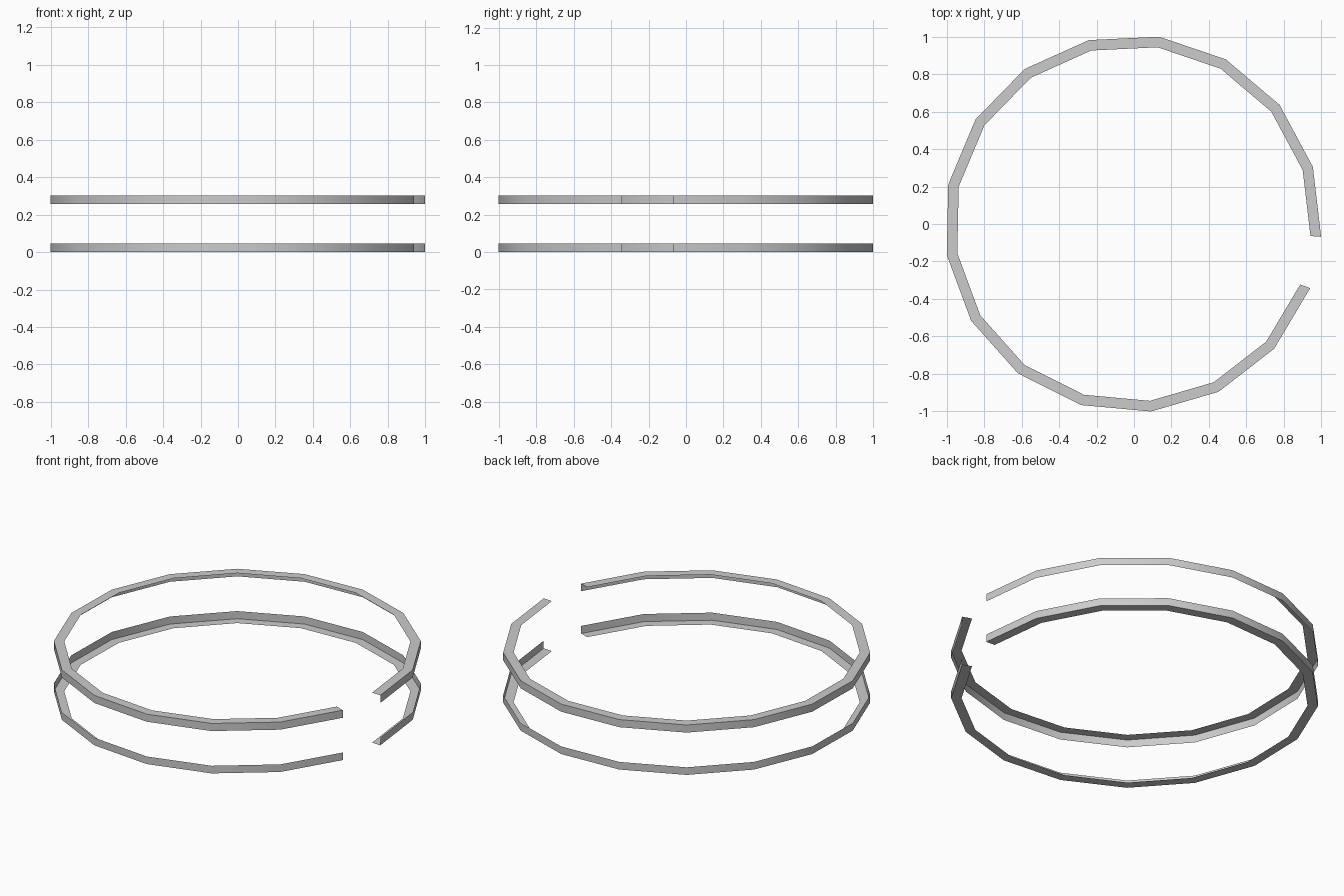
import bpy
import bmesh
from math import radians
from mathutils import Matrix, Vector

cube = bpy.data.objects.get("Cube")
if cube:
    bpy.data.objects.remove(cube, do_unlink=True)

CENTRE = Vector((-0.006, 0.002, 0))
OUTER, INNER = 1.008, 0.951
START, SWEEP, STEPS = -4, 344, 16

grey = bpy.data.materials.new("light grey")
grey.use_nodes = True
colour = (0.6, 0.6, 0.6, 1)
grey.diffuse_color = colour
grey.node_tree.nodes["Principled BSDF"].inputs["Base Color"].default_value = colour


def angle_ring(name, wall_z, flange_z):
    """Open ring of thin angle section: an outer wall and a flat inward flange."""
    bm = bmesh.new()
    turn = Matrix.Rotation(radians(START), 3, 'Z')
    profile = [(OUTER, wall_z), (OUTER, flange_z), (INNER, flange_z)]
    verts = [bm.verts.new(CENTRE + turn @ Vector((r, 0, z))) for r, z in profile]
    edges = [bm.edges.new(pair) for pair in zip(verts, verts[1:])]
    bmesh.ops.spin(bm, geom=verts + edges, cent=CENTRE, axis=(0, 0, 1),
                   angle=radians(SWEEP), steps=STEPS, use_duplicate=False)

    # Point the walls away from the centre and the flange away from the wall
    bm.normal_update()
    for face in bm.faces:
        is_flange = abs(face.normal.z) > 0.5
        out = Vector((0, 0, flange_z - wall_z)) if is_flange else face.calc_center_median() - CENTRE
        if not is_flange:
            out.z = 0
        if face.normal.dot(out) < 0:
            face.normal_flip()

    mesh = bpy.data.meshes.new(name)
    bm.to_mesh(mesh)
    bm.free()
    mesh.materials.append(grey)
    ring = bpy.data.objects.new(name, mesh)
    bpy.context.collection.objects.link(ring)

    # Smooth around the ring, sharp at the fold
    bpy.ops.object.select_all(action='DESELECT')
    ring.select_set(True)
    bpy.context.view_layer.objects.active = ring
    bpy.ops.object.shade_smooth_by_angle(angle=radians(30))


angle_ring("lower_ring", wall_z=0.046, flange_z=0)
angle_ring("upper_ring", wall_z=0.256, flange_z=0.302)
